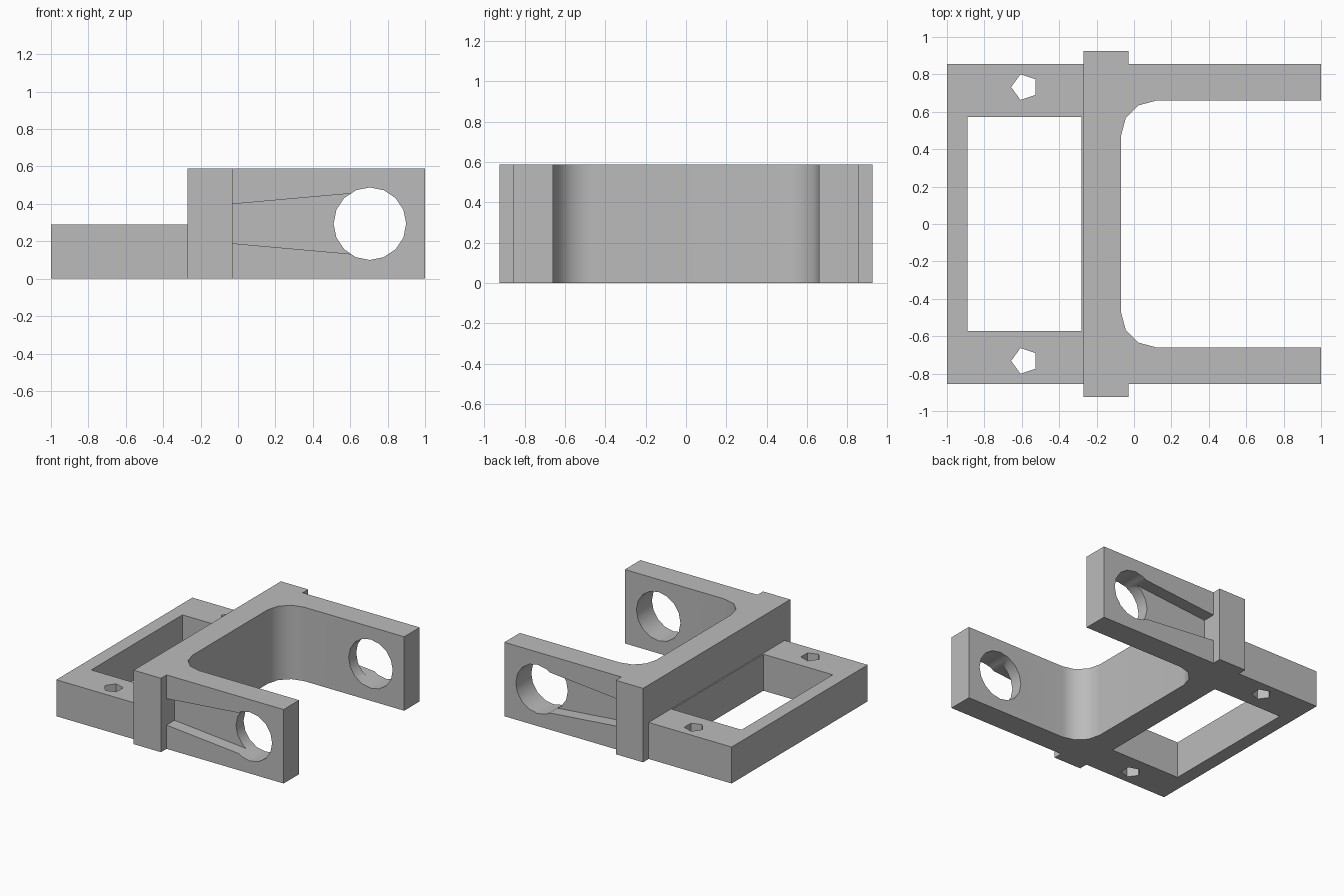
import bpy
import bmesh
import math
from mathutils import Matrix, Vector

cube = bpy.data.objects.get("Cube")
if cube:
    bpy.data.objects.remove(cube, do_unlink=True)

grey = bpy.data.materials.new("plain grey")
grey.use_nodes = True
grey.diffuse_color = (0.5, 0.5, 0.5, 1)
grey.node_tree.nodes["Principled BSDF"].inputs["Base Color"].default_value = (0.5, 0.5, 0.5, 1)


def prism(name, outline, low, high, axis="Z"):
    """Extrude an outline along z, or an (x, z) outline along y."""
    def place(a, b, c):
        return Vector((a, b, c)) if axis == "Z" else Vector((a, c, b))
    bm = bmesh.new()
    face = bm.faces.new([bm.verts.new(place(a, b, low)) for a, b in outline])
    extruded = bmesh.ops.extrude_face_region(bm, geom=[face])["geom"]
    moved = [v for v in extruded if isinstance(v, bmesh.types.BMVert)]
    bmesh.ops.translate(bm, verts=moved, vec=place(0, 0, high - low))
    bmesh.ops.recalc_face_normals(bm, faces=bm.faces)
    mesh = bpy.data.meshes.new(name)
    bm.to_mesh(mesh)
    bm.free()
    obj = bpy.data.objects.new(name, mesh)
    bpy.context.collection.objects.link(obj)
    mesh.materials.append(grey)
    return obj


def rectangle(x1, x2, y1, y2):
    return [(x1, y1), (x2, y1), (x2, y2), (x1, y2)]


def polygon(cx, cy, radius, sides, start=0.0):
    angles = [start + math.tau * i / sides for i in range(sides)]
    return [(cx + radius * math.cos(a), cy + radius * math.sin(a)) for a in angles]


def activate(obj):
    bpy.ops.object.select_all(action="DESELECT")
    obj.select_set(True)
    bpy.context.view_layer.objects.active = obj


def cut(target, cutter):
    cutter.hide_render = True
    activate(target)
    mod = target.modifiers.new("cut", "BOOLEAN")
    mod.operation = "DIFFERENCE"
    mod.solver = "EXACT"
    mod.object = cutter
    bpy.ops.object.modifier_apply(modifier=mod.name)
    bpy.data.objects.remove(cutter, do_unlink=True)


# Low rectangular frame with a window and two pin holes
frame = prism("base_frame", rectangle(-1, -0.27, -0.855, 0.855), 0, 0.29)
cut(frame, prism("window_cutter", rectangle(-0.89, -0.28, -0.573, 0.573), -0.1, 0.4))
for side in (-1, 1):
    cut(frame, prism("pin_cutter", polygon(-0.585, side * 0.732, 0.072, 5, math.pi), -0.1, 0.4))

# Tall fork: crossbar with end lugs, rounded inner corners and two arms
half = [(-0.27, 0.925), (-0.03, 0.925), (-0.03, 0.855), (1, 0.855), (1, 0.66)]
half += [(0.12 - 0.19 * math.sin(a), 0.47 + 0.19 * math.cos(a))
         for a in (math.pi / 6 * i for i in range(4))]
fork = prism("fork", half + [(x, -y) for x, y in reversed(half)], 0, 0.588)

# Tapered pockets on the outer faces, then the round holes
mid = 0.294
pocket = [(-0.03, mid - 0.105), (0.7, mid - 0.17), (0.7, mid + 0.17), (-0.03, mid + 0.105)]
for side in (-1, 1):
    low, high = sorted((side * 0.755, side * 1.0))
    cut(fork, prism("pocket_cutter", pocket, low, high, "Y"))
cut(fork, prism("hole_cutter", polygon(0.705, mid, 0.194, 16), -1.1, 1.1, "Y"))

# Smooth the rounded corners and holes, keep the edges crisp
activate(fork)
bpy.ops.object.shade_smooth_by_angle(angle=math.radians(32))
weighted = fork.modifiers.new("weighted normals", "WEIGHTED_NORMAL")
weighted.keep_sharp = True
